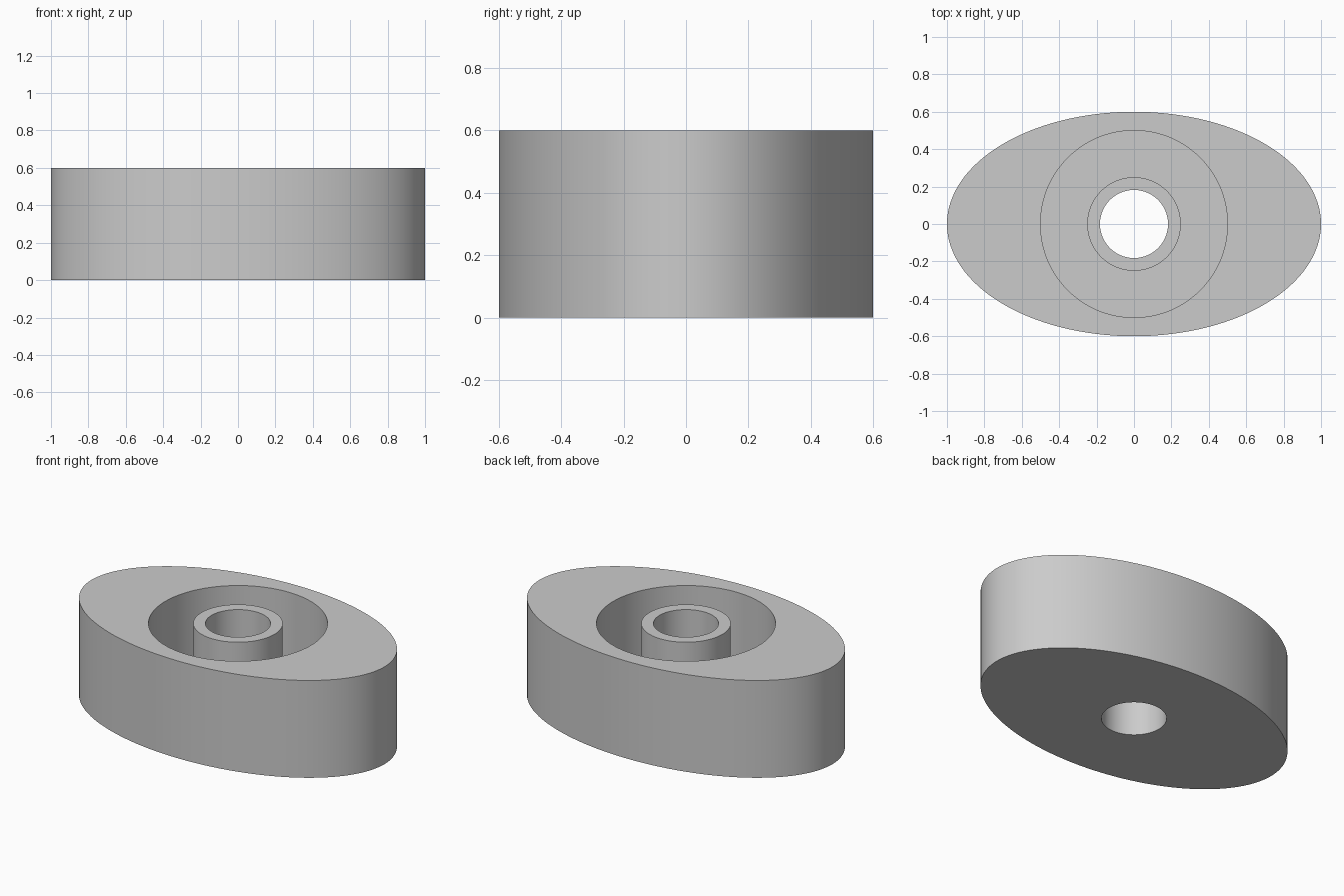
import bpy, bmesh
from math import cos, sin, tau, radians

cube = bpy.data.objects.get("Cube")
if cube:
    bpy.data.objects.remove(cube, do_unlink=True)

SEGMENTS = 128
HEIGHT, FLOOR = 0.6, 0.1
OUTER, POCKET, BOSS, BORE = (1.0, 0.6), (0.5, 0.5), (0.25, 0.25), (0.182, 0.182)

# Plain grey material
grey = bpy.data.materials.new("plain_grey")
grey.use_nodes = True
colour = (0.6, 0.6, 0.6, 1)
grey.diffuse_color = colour
grey.node_tree.nodes["Principled BSDF"].inputs["Base Color"].default_value = colour


def ring(bm, radii, z):
    """Elliptical loop of vertices at height z."""
    angles = [tau * i / SEGMENTS for i in range(SEGMENTS)]
    return [bm.verts.new((radii[0] * cos(a), radii[1] * sin(a), z)) for a in angles]


def loft_closed(name, sections, material):
    """Join successive rings, and the last back to the first, into a solid."""
    bm = bmesh.new()
    rings = [ring(bm, radii, z) for radii, z in sections]
    for k, low in enumerate(rings):
        high = rings[(k + 1) % len(rings)]
        for i in range(SEGMENTS):
            j = (i + 1) % SEGMENTS
            bm.faces.new((low[i], low[j], high[j], high[i]))
    bmesh.ops.recalc_face_normals(bm, faces=bm.faces[:])
    mesh = bpy.data.meshes.new(name)
    bm.to_mesh(mesh)
    bm.free()
    mesh.materials.append(material)
    obj = bpy.data.objects.new(name, mesh)
    bpy.context.collection.objects.link(obj)
    return obj


# Oval block with a round pocket and a bored central boss
block = loft_closed("oval_block_with_boss", [
    (OUTER, 0), (OUTER, HEIGHT),
    (POCKET, HEIGHT), (POCKET, FLOOR),
    (BOSS, FLOOR), (BOSS, HEIGHT),
    (BORE, HEIGHT), (BORE, 0),
], grey)

# Smooth walls, crisp rims
bpy.ops.object.select_all(action="DESELECT")
block.select_set(True)
bpy.context.view_layer.objects.active = block
bpy.ops.object.shade_smooth_by_angle(angle=radians(30))
